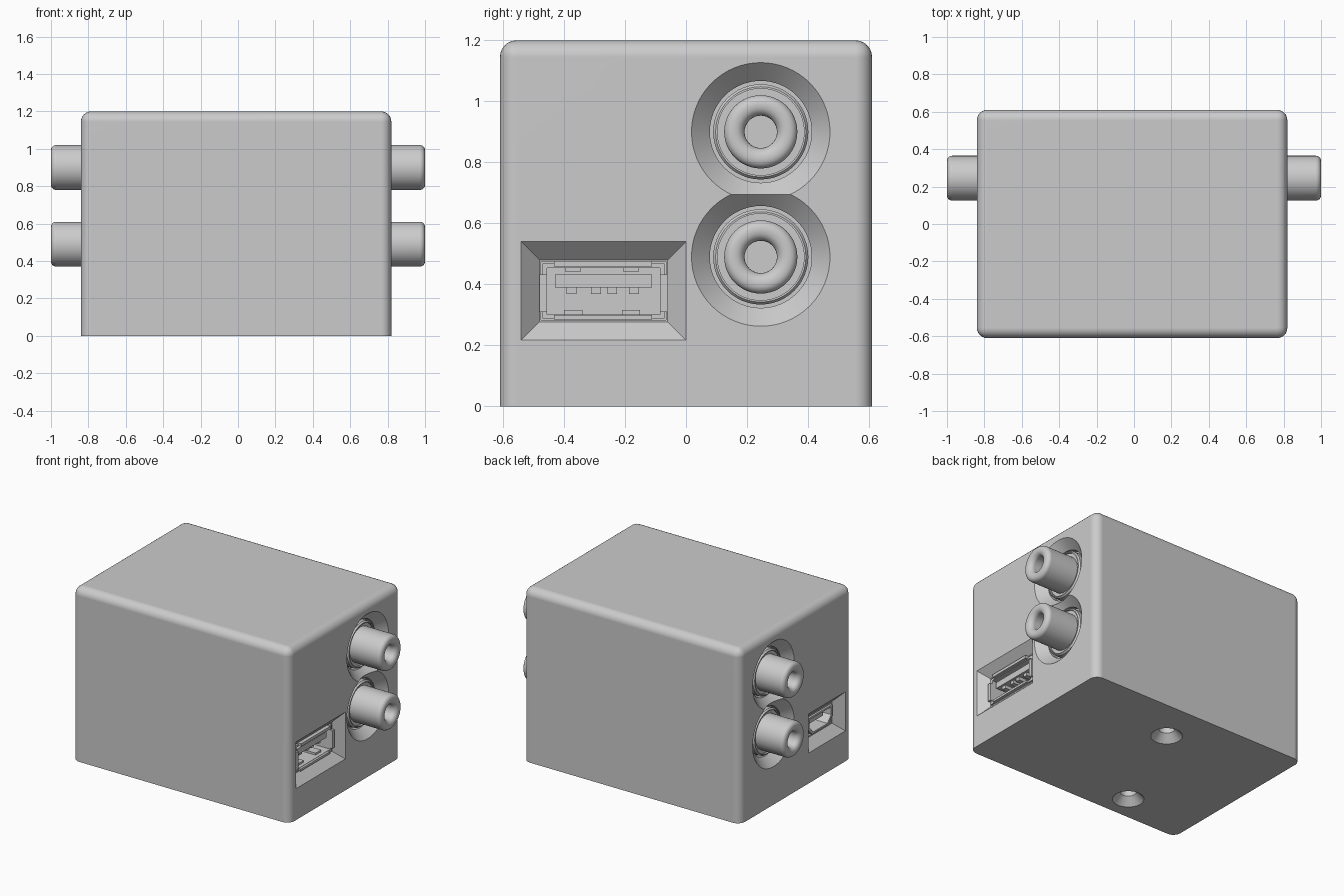
import bpy
import bmesh
import math
from mathutils import Matrix, Vector

if "Cube" in bpy.data.objects:
    bpy.data.objects.remove(bpy.data.objects["Cube"])

grey = bpy.data.materials.new("light_grey")
grey.use_nodes = True
COLOUR = (0.6, 0.6, 0.6, 1)
grey.diffuse_color = COLOUR
grey.node_tree.nodes["Principled BSDF"].inputs["Base Color"].default_value = COLOUR

RIGHT, LEFT = 0.82, -0.84      # side faces of the housing
DEPTH = 0.06                   # depth of the bevelled recesses
JACK_Y, JACK_Z = 0.245, (0.9, 0.49)


def finish(bm, name):
    bmesh.ops.recalc_face_normals(bm, faces=bm.faces)
    mesh = bpy.data.meshes.new(name)
    bm.to_mesh(mesh)
    bm.free()
    mesh.materials.append(grey)
    ob = bpy.data.objects.new(name, mesh)
    bpy.context.collection.objects.link(ob)
    return ob


def activate(ob):
    bpy.ops.object.select_all(action="DESELECT")
    ob.select_set(True)
    bpy.context.view_layer.objects.active = ob


def smooth(ob):
    activate(ob)
    bpy.ops.object.shade_smooth_by_angle(angle=math.radians(35))
    mod = ob.modifiers.new("Weighted", "WEIGHTED_NORMAL")
    mod.keep_sharp = True


def lathe(name, profile, origin, direction, steps=48):
    """Turn a (radius, distance) profile, open only on the axis, about a direction."""
    bm = bmesh.new()
    verts = [bm.verts.new((r, 0, t)) for r, t in profile]
    edges = [bm.edges.new(pair) for pair in zip(verts, verts[1:])]
    bmesh.ops.spin(bm, geom=verts + edges, cent=(0, 0, 0), axis=(0, 0, 1),
                   angle=math.tau, steps=steps)
    bmesh.ops.remove_doubles(bm, verts=bm.verts, dist=0.0001)
    turn = Vector((0, 0, 1)).rotation_difference(Vector(direction)).to_matrix().to_4x4()
    bm.transform(Matrix.Translation(origin) @ turn)
    return finish(bm, name)


def prism(name, outline, x0, x1, grow=0.0):
    """Extrude a (y, z) outline along x, widening by grow at x1."""
    bm = bmesh.new()
    cy = (min(p[0] for p in outline) + max(p[0] for p in outline)) / 2
    cz = (min(p[1] for p in outline) + max(p[1] for p in outline)) / 2
    a = [bm.verts.new((x0, y, z)) for y, z in outline]
    b = [bm.verts.new((x1, y + math.copysign(grow, y - cy), z + math.copysign(grow, z - cz)))
         for y, z in outline]
    bm.faces.new(a)
    bm.faces.new(b)
    n = len(a)
    for i in range(n):
        bm.faces.new((a[i], a[(i + 1) % n], b[(i + 1) % n], b[i]))
    return finish(bm, name)


def rect(y0, y1, z0, z1):
    return [(y0, z0), (y1, z0), (y1, z1), (y0, z1)]


def box(name, x0, x1, y0, y1, z0, z1):
    return prism(name, rect(y0, y1, z0, z1), x0, x1)


def cut(target, cutter):
    mod = target.modifiers.new("Cut", "BOOLEAN")
    mod.operation, mod.solver, mod.object = "DIFFERENCE", "EXACT", cutter
    activate(target)
    bpy.ops.object.modifier_apply(modifier=mod.name)
    bpy.data.objects.remove(cutter)


def sleeve(name, outer, inner, x0, x1):
    ob = prism(name, outer, x0, x1)
    cut(ob, prism("sleeve_cutter", inner, x0 - 0.05, x1 + 0.05))
    return ob


# Housing: rounded on every edge except around the base
bm = bmesh.new()
bmesh.ops.create_cube(bm, size=1)
bm.transform(Matrix.Translation(((RIGHT + LEFT) / 2, 0, 0.6))
             @ Matrix.Diagonal((RIGHT - LEFT, 1.22, 1.2, 1)))
rounded = [e for e in bm.edges if max(v.co.z for v in e.verts) > 0.1]
bmesh.ops.bevel(bm, geom=rounded, offset=0.055, segments=6, profile=0.5, affect="EDGES")
housing = finish(bm, "housing")

# Conical jack recesses on both sides
for face, s in ((RIGHT, 1), (LEFT, -1)):
    for z in JACK_Z:
        cone = [(0, -0.1), (0.167, -0.1), (0.167, -DEPTH), (0.247, 0.02), (0, 0.02)]
        cut(housing, lathe("recess_cutter", cone, (face, JACK_Y, z), (s, 0, 0), 64))

# Sloped port recesses with the connector cavities behind them
ports = (("large", RIGHT, 1, rect(-0.48, -0.06, 0.277, 0.48), rect(-0.475, -0.065, 0.283, 0.475)),
         ("small", LEFT, -1, rect(-0.48, -0.195, 0.27, 0.42), rect(-0.47, -0.205, 0.28, 0.41)))
for name, face, s, mouth, cavity in ports:
    cut(housing, prism("slope_cutter", mouth, face - s * DEPTH, face + s * 0.02, DEPTH + 0.02))
    cut(housing, prism("cavity_cutter", cavity, face - s * 0.3, face - s * 0.05))

# Countersunk screw holes in the base
for x, y in ((0, 0.315), (-0.32, -0.437)):
    sink = [(0, -0.02), (0.118, -0.02), (0.05, 0.05), (0.05, 0.13), (0, 0.13)]
    cut(housing, lathe("screw_cutter", sink, (x, y, 0), (0, 0, 1)))
smooth(housing)


# Round sockets: stepped flange, barrel with rounded lip, funnel bore
def arc(cr, ct, radius, start, end, n=6):
    angles = [math.radians(start + (end - start) * i / n) for i in range(n + 1)]
    return [(cr + radius * math.cos(a), ct + radius * math.sin(a)) for a in angles]


for side, face, s, length in (("right", RIGHT, 1, 0.18), ("left", LEFT, -1, 0.16)):
    for level, z in zip(("upper", "lower"), JACK_Z):
        profile = [(0, -0.12), (0.156, -0.12), (0.156, -0.05), (0.148, -0.04),
                   (0.142, -0.04), (0.142, -0.055), (0.12, -0.055)]
        profile += arc(0.092, length - 0.028, 0.028, 0, 90)
        profile += arc(0.086, length - 0.033, 0.033, 90, 180)
        profile += [(0.053, length - 0.2), (0, length - 0.2)]
        smooth(lathe(f"{side}_{level}_socket", profile, (face, JACK_Y, z), (s, 0, 0)))

# Large port: metal shell, flared lips, tongue and contacts
sleeve("large_port_shell", rect(-0.47, -0.07, 0.288, 0.468),
       rect(-0.455, -0.085, 0.302, 0.454), 0.55, 0.765)
box("large_port_top_lip", 0.74, 0.785, -0.432, -0.112, 0.458, 0.477)
box("large_port_bottom_lip", 0.74, 0.78, -0.432, -0.112, 0.285, 0.3)
for i, y in enumerate((-0.48, -0.085)):
    box(f"large_port_side_lip_{i}", 0.74, 0.78, y, y + 0.025, 0.31, 0.432)
box("large_port_tongue", 0.53, 0.755, -0.43, -0.112, 0.39, 0.432)
for i, y in enumerate((-0.375, -0.295, -0.242, -0.17)):
    box(f"large_port_contact_{i}", 0.54, 0.74, y - 0.016, y + 0.016, 0.368, 0.392)
for i, y in enumerate((-0.37, -0.18)):
    box(f"large_port_spring_{i}", 0.6, 0.74, y - 0.03, y + 0.03, 0.3, 0.316)
    box(f"large_port_top_spring_{i}", 0.6, 0.72, y - 0.025, y + 0.025, 0.44, 0.458)

# Small port: tapered metal shell and tongue
def tapered(inset):
    y0, y1, z0, z1 = -0.468 + inset, -0.207 - inset, 0.283 + inset, 0.407 - inset
    return [(y0 + 0.04, z0), (y1 - 0.04, z0), (y1, z0 + 0.045), (y1, z1), (y0, z1), (y0, z0 + 0.045)]


sleeve("small_port_shell", tapered(0), tapered(0.013), -0.79, -0.6)
box("small_port_tongue", -0.76, -0.53, -0.41, -0.265, 0.345, 0.37)
